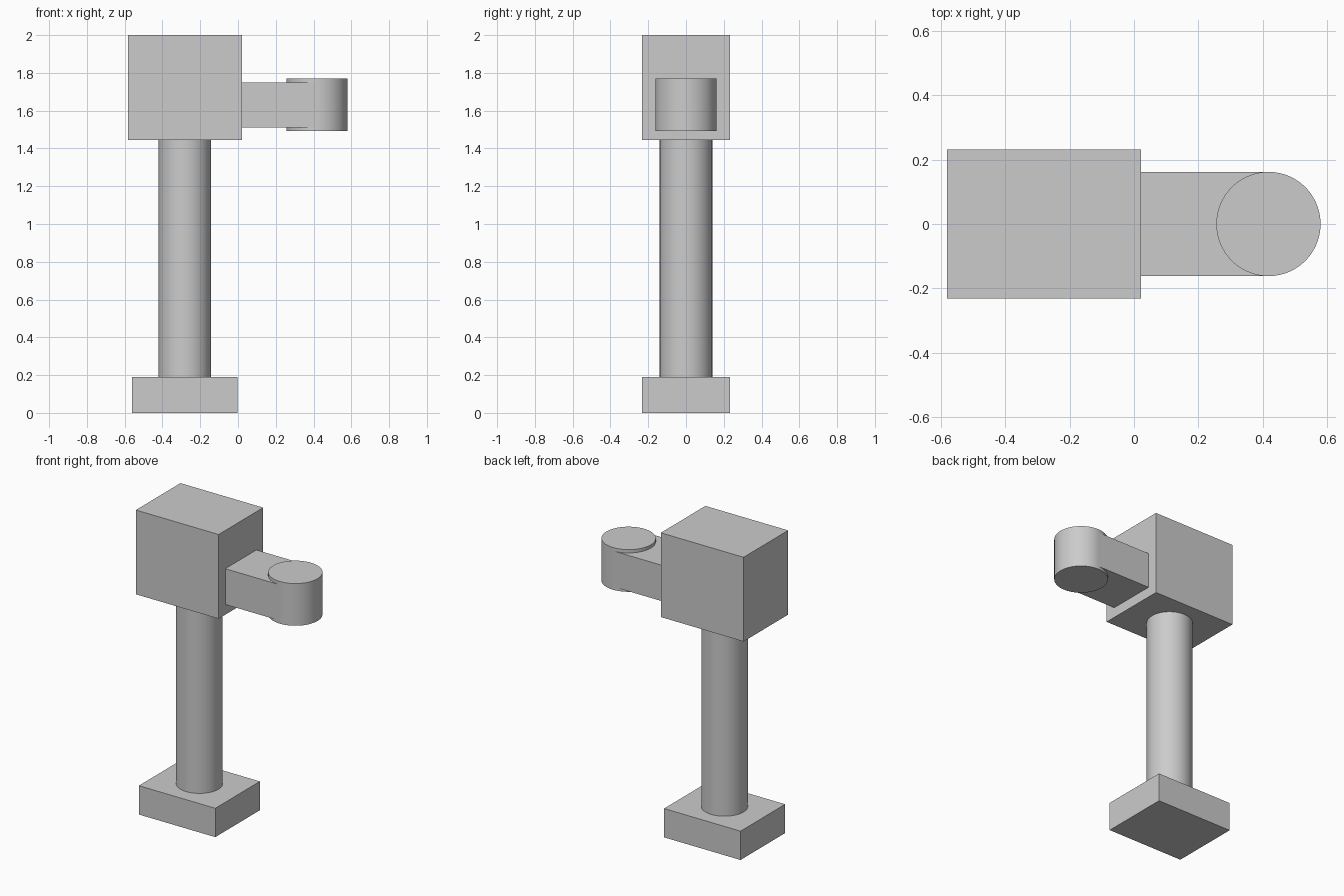
import bpy

cube = bpy.data.objects.get("Cube")
if cube:
    bpy.data.objects.remove(cube, do_unlink=True)

# Single plain grey
grey = bpy.data.materials.new("light_grey")
grey.use_nodes = True
grey.diffuse_color = (0.6, 0.6, 0.6, 1)
grey.node_tree.nodes["Principled BSDF"].inputs["Base Color"].default_value = (0.6, 0.6, 0.6, 1)


def block(name, x0, x1, half_depth, z0, z1):
    bpy.ops.mesh.primitive_cube_add(size=1, location=((x0 + x1) / 2, 0, (z0 + z1) / 2))
    ob = bpy.context.object
    ob.name = name
    ob.scale = (x1 - x0, half_depth * 2, z1 - z0)
    bpy.ops.object.transform_apply(location=False, rotation=False, scale=True)
    ob.data.materials.append(grey)


def cylinder(name, x, radius, z0, z1):
    bpy.ops.mesh.primitive_cylinder_add(vertices=96, radius=radius, depth=z1 - z0,
                                        location=(x, 0, (z0 + z1) / 2))
    ob = bpy.context.object
    ob.name = name
    bpy.ops.object.shade_smooth_by_angle()
    ob.data.materials.append(grey)


# Foot, post and housing stacked on one axis
block("base_plate", -0.56, -0.003, 0.232, 0, 0.19)
cylinder("column", -0.281, 0.139, 0.19, 1.445)
block("head_block", -0.582, 0.021, 0.232, 1.445, 2.0)

# Side arm ending in a round boss
block("side_arm", 0.021, 0.418, 0.162, 1.512, 1.748)
cylinder("arm_end_boss", 0.418, 0.162, 1.492, 1.77)
